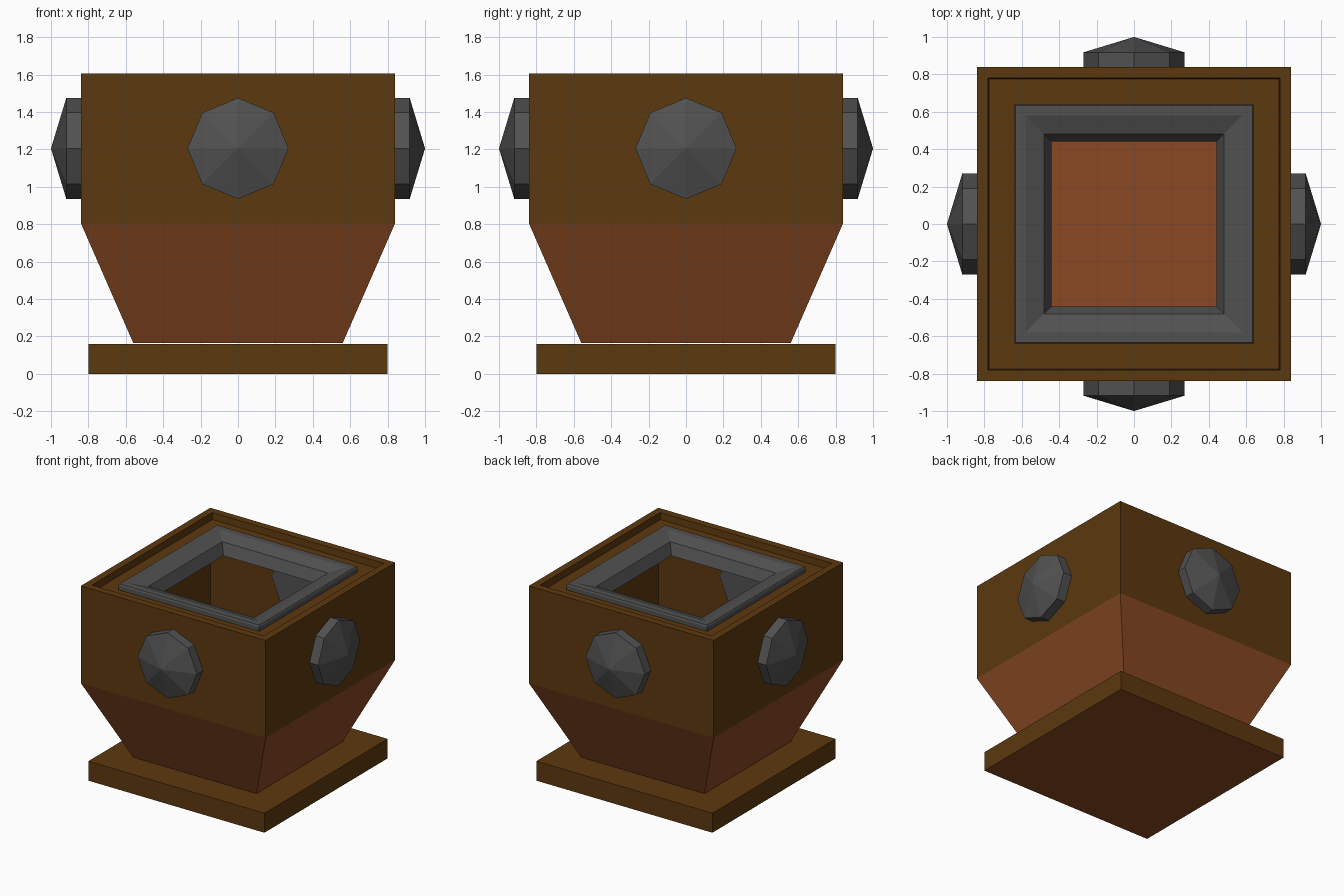
import bpy
import bmesh
import math
from mathutils import Matrix

cube = bpy.data.objects.get("Cube")
if cube:
    bpy.data.objects.remove(cube, do_unlink=True)


def material(name, srgb):
    rgba = [((c / 255 + 0.055) / 1.055) ** 2.4 for c in srgb] + [1.0]
    mat = bpy.data.materials.new(name)
    mat.diffuse_color = rgba
    mat.use_nodes = True
    for node in mat.node_tree.nodes:
        if node.type == 'BSDF_PRINCIPLED':
            node.inputs["Base Color"].default_value = rgba
    return mat


BROWN = material("dark brown wood", (92, 56, 14))
RUST = material("rust brown wood", (138, 74, 35))
GREY = material("dark grey metal", (81, 81, 81))


def loft(name, profile, sides, mats, phase=0.0, matrix=None, bottom=False,
         apex=None, closed=False, rule=None):
    """Stack polygon rings from (radius, height) pairs and skin them."""
    bm = bmesh.new()
    rings = []
    for r, z in profile:
        angles = [phase + 2 * math.pi * i / sides for i in range(sides)]
        rings.append([bm.verts.new((r * math.cos(a), r * math.sin(a), z))
                      for a in angles])
    pairs = list(zip(rings, rings[1:]))
    if closed:
        pairs.append((rings[-1], rings[0]))
    for a, b in pairs:
        for i in range(sides):
            j = (i + 1) % sides
            bm.faces.new((a[i], a[j], b[j], b[i]))
    if bottom:
        bm.faces.new(rings[0][::-1])
    if apex is not None:
        tip = bm.verts.new((0, 0, apex))
        for i in range(sides):
            bm.faces.new((rings[-1][i], rings[-1][(i + 1) % sides], tip))
    if rule:
        bm.normal_update()
        for f in bm.faces:
            f.material_index = rule(f)
    if matrix:
        bm.transform(matrix)
    mesh = bpy.data.meshes.new(name)
    bm.to_mesh(mesh)
    bm.free()
    for m in mats:
        mesh.materials.append(m)
    obj = bpy.data.objects.new(name, mesh)
    bpy.context.collection.objects.link(obj)
    return obj


def square(name, profile, mats, **kw):
    """Square rings, given by half width instead of corner radius."""
    corners = [(w * math.sqrt(2), z) for w, z in profile]
    return loft(name, corners, 4, mats, phase=math.pi / 4, **kw)


# Base slab: brown with a rust underside
square("base_slab", [(0.80, 0.0), (0.80, 0.16), (0.01, 0.16)], [BROWN, RUST],
       bottom=True, rule=lambda f: 1 if f.normal.z < -0.5 else 0)

# Hollow body: rust funnel and floor below, brown box with recessed rim above
square("body_shell",
       [(0.56, 0.165), (0.84, 0.805), (0.84, 1.605), (0.78, 1.605),
        (0.775, 1.55), (0.60, 1.55)],
       [BROWN, RUST], bottom=True,
       rule=lambda f: 1 if f.calc_center_median().z < 0.7 else 0)

# Metal frame around the opening
square("opening_frame",
       [(0.64, 1.55), (0.64, 1.585), (0.633, 1.597), (0.58, 1.597),
        (0.48, 1.56), (0.44, 1.47), (0.46, 1.47), (0.60, 1.545)],
       [GREY], closed=True)

# Faceted studs, one on each side
for k, side in enumerate(("left", "back", "right", "front")):
    place = (Matrix.Translation((0, 0, 1.205))
             @ Matrix.Rotation(k * math.pi / 2, 4, 'Z')
             @ Matrix.Rotation(math.pi / 2, 4, 'Y'))
    loft(side + "_stud", [(0.27, 0.82), (0.27, 0.918)], 8, [GREY],
         matrix=place, bottom=True, apex=1.0)
